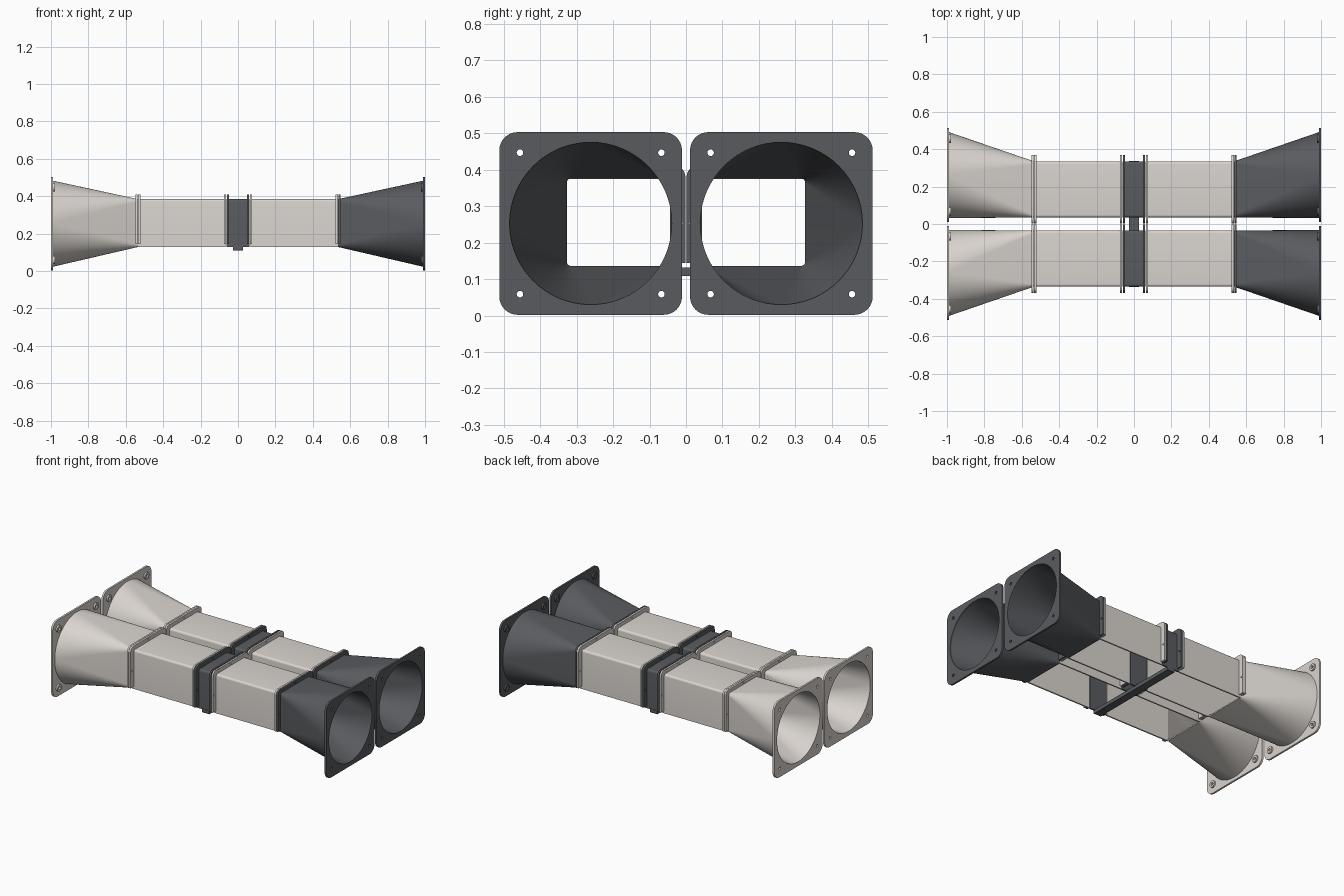
import bpy, bmesh, math
from mathutils import Matrix

if "Cube" in bpy.data.objects:
    bpy.data.objects.remove(bpy.data.objects["Cube"])

def material(name, rgb):
    m = bpy.data.materials.new(name)
    m.diffuse_color = (*rgb, 1)
    m.use_nodes = True
    m.node_tree.nodes["Principled BSDF"].inputs["Base Color"].default_value = m.diffuse_color
    return m

LIGHT = material("light_plastic", (0.70, 0.66, 0.62))
DARK = material("dark_plastic", (0.10, 0.105, 0.115))

# Shared cross-section sizes (y centre / half width of the duct, z range)
YC, HW, ZB, ZT = 0.185, 0.15, 0.128, 0.384
PY, PZ, PH = 0.2615, 0.2525, 0.2505      # end plate centre and half size

def arc(cy, cz, r, a0, a1, n):
    return [(cy + r * math.cos(math.radians(a0 + (a1 - a0) * i / n)),
             cz + r * math.sin(math.radians(a0 + (a1 - a0) * i / n))) for i in range(n + 1)]

def circle(cy, cz, r, n=32):
    return arc(cy, cz, r, 0, 360, n)[:-1]

def rounded(y0, y1, z0, z1, r, n=8):
    return (arc(y1 - r, z1 - r, r, 0, 90, n) + arc(y0 + r, z1 - r, r, 90, 180, n)
            + arc(y0 + r, z0 + r, r, 180, 270, n) + arc(y1 - r, z0 + r, r, 270, 360, n))

def arch(ho, to, ro, hi, ti, ri, zb):
    """Upside-down U profile: outer arch, then inner arch back."""
    outer = ([(YC + ho, zb)] + arc(YC + ho - ro, to - ro, ro, 0, 90, 6)
             + arc(YC - ho + ro, to - ro, ro, 90, 180, 6) + [(YC - ho, zb)])
    inner = ([(YC + hi, zb)] + arc(YC + hi - ri, ti - ri, ri, 0, 90, 4)
             + arc(YC - hi + ri, ti - ri, ri, 90, 180, 4) + [(YC - hi, zb)])
    return outer + inner[::-1]

def finish(obj, mat):
    bm = bmesh.new()
    bm.from_mesh(obj.data)
    bmesh.ops.remove_doubles(bm, verts=bm.verts, dist=1e-5)
    bmesh.ops.recalc_face_normals(bm, faces=bm.faces)
    bm.to_mesh(obj.data)
    bm.free()
    obj.data.materials.clear()
    obj.data.materials.append(mat)
    bpy.ops.object.select_all(action='DESELECT')
    obj.select_set(True)
    bpy.context.view_layer.objects.active = obj
    bpy.ops.object.shade_smooth_by_angle(angle=math.radians(25))

def extrude(name, loops, x0, x1, mat, sy=1):
    """Fill (y, z) loops, with holes, and extrude along x."""
    cu = bpy.data.curves.new(name, 'CURVE')
    cu.dimensions, cu.fill_mode = '2D', 'BOTH'
    cu.extrude = abs(x1 - x0) / 2
    for pts in loops:
        sp = cu.splines.new('POLY')
        sp.points.add(len(pts) - 1)
        for p, (y, z) in zip(sp.points, pts):
            p.co = (sy * y, z, 0, 1)
        sp.use_cyclic_u = True
    tmp = bpy.data.objects.new(name + "_curve", cu)
    bpy.context.collection.objects.link(tmp)
    me = bpy.data.meshes.new_from_object(tmp.evaluated_get(bpy.context.evaluated_depsgraph_get()))
    bpy.data.objects.remove(tmp)
    me.transform(Matrix(((0, 0, 1, (x0 + x1) / 2), (1, 0, 0, 0), (0, 1, 0, 0), (0, 0, 0, 1))))
    obj = bpy.data.objects.new(name, me)
    bpy.context.collection.objects.link(obj)
    finish(obj, mat)

def funnel(name, sx, sy, mat):
    """Square-to-round transition with a wall thickness."""
    bm = bmesh.new()
    n = 16
    def ring(pts, x):
        return [bm.verts.new((sx * x, sy * y, z)) for y, z in pts]
    def round_pts(r):
        return [p for q in range(4) for p in arc(PY, PZ, r, q * 90, q * 90 + 90, n)]
    def box_pts(t):
        return rounded(YC - HW + t, YC + HW - t, ZB + t, ZT - t, 0.012, n)
    rings = [ring(box_pts(0), 0.535), ring(round_pts(0.230), 0.990),
             ring(round_pts(0.2225), 0.990), ring(box_pts(0.008), 0.535)]
    m = len(rings[0])
    for k in range(4):
        a, b = rings[k], rings[(k + 1) % 4]
        for i in range(m):
            j = (i + 1) % m
            bm.faces.new((a[i], a[j], b[j], b[i]))
    me = bpy.data.meshes.new(name)
    bm.to_mesh(me)
    bm.free()
    obj = bpy.data.objects.new(name, me)
    bpy.context.collection.objects.link(obj)
    finish(obj, mat)

# Profiles
bolts = [(PY + a, PZ + b) for a in (-0.194, 0.194) for b in (-0.194, 0.194)]
plate = ([rounded(PY - PH, PY + PH, PZ - PH, PZ + PH, 0.05), circle(PY, PZ, 0.2225, 64)]
         + [circle(y, z, 0.009, 16) for y, z in bolts])
wall = [arch(HW, ZT, 0.014, HW - 0.009, ZT - 0.009, 0.006, ZB)]
FH = HW + 0.0335
flange = ([arch(FH, 0.410, 0.030, HW - 0.002, ZT - 0.002, 0.012, 0.144)]
          + [circle(YC + s * (FH - 0.013), 0.253, 0.005, 12) for s in (-1, 1)]
          + [circle(YC, 0.397, 0.005, 12)])

for sy, row in ((-1, "front"), (1, "back")):
    for sx, end in ((-1, "left"), (1, "right")):
        mat = LIGHT if sx < 0 else DARK
        tag = f"_{row}_{end}"
        # Flared end with its mounting plate and bolt bosses
        funnel("funnel" + tag, sx, sy, mat)
        extrude("mounting_plate" + tag, plate, sx * 0.988, sx * 1.0, mat, sy)
        for i, (y, z) in enumerate(bolts):
            extrude(f"bolt_boss{tag}_{i}", [circle(y, z, 0.022, 24), circle(y, z, 0.009, 16)],
                    sx * 0.978, sx * 0.9885, mat, sy)
        extrude("funnel_flange" + tag, flange, sx * 0.536, sx * 0.547, mat, sy)
        # Duct section, open below, flanged at both ends
        extrude("duct" + tag, wall, sx * 0.066, sx * 0.535, LIGHT, sy)
        extrude("duct_outer_flange" + tag, flange, sx * 0.522, sx * 0.534, LIGHT, sy)
        extrude("duct_inner_flange" + tag, flange, sx * 0.065, sx * 0.076, LIGHT, sy)
        extrude("connector_flange" + tag, flange, sx * 0.049, sx * 0.060, DARK, sy)
    # Centre connector
    extrude(f"connector_{row}", wall, -0.062, 0.062, DARK, sy)

# Cross bar under the connectors
extrude("cross_bar", [rounded(-0.337, 0.337, 0.108, 0.132, 0.003, 3)], -0.026, 0.026, DARK)
